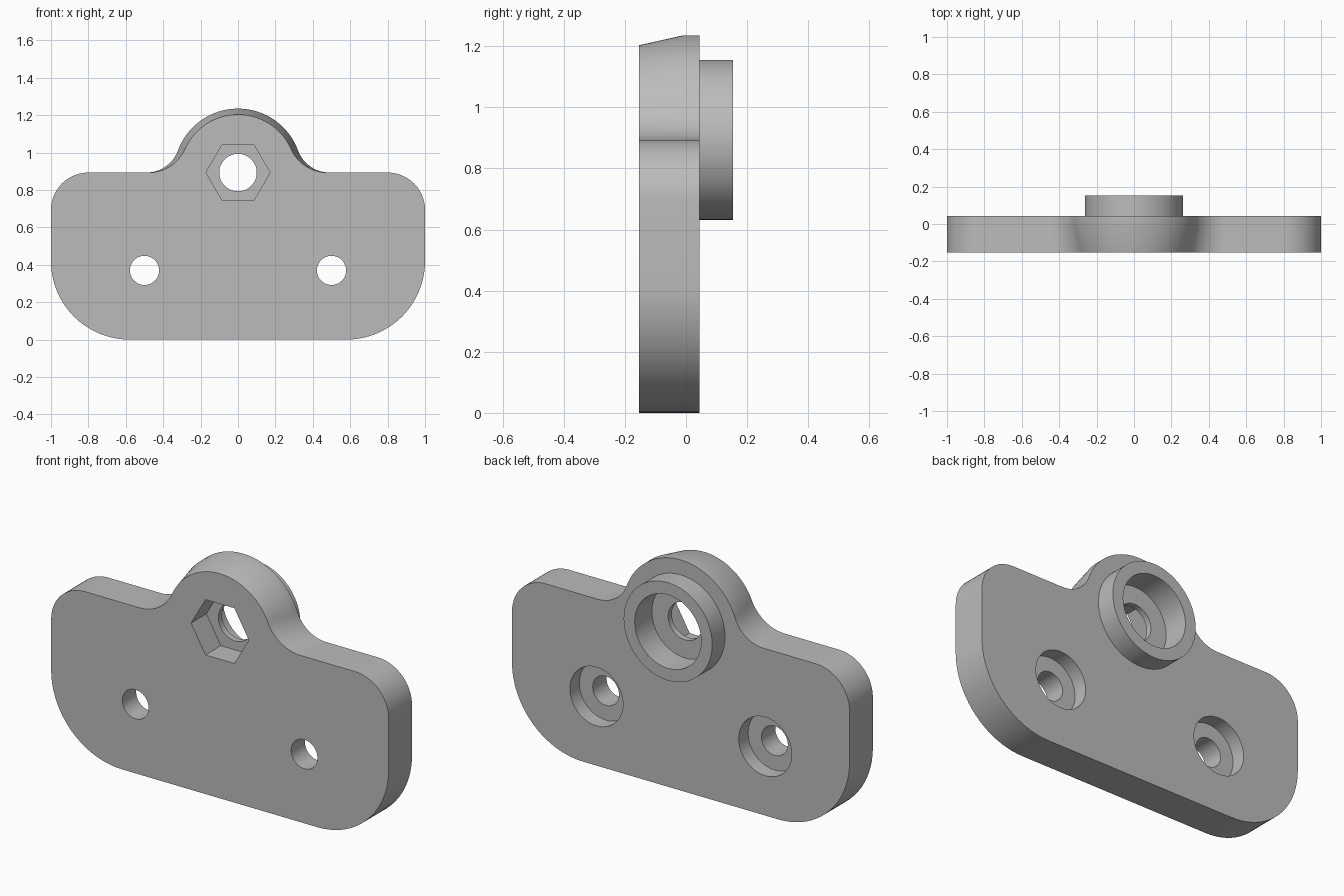
import bpy, bmesh
from math import pi, sin, cos, atan2, sqrt, radians
from mathutils import Matrix

cube = bpy.data.objects.get("Cube")
if cube:
    bpy.data.objects.remove(cube, do_unlink=True)

FRONT, BACK, BOSS_BACK = -0.153, 0.044, 0.153
TOP = 0.893            # shoulder height, also the main hole axis

grey = bpy.data.materials.new("plain grey")
grey.use_nodes = True
grey.diffuse_color = (0.5, 0.5, 0.5, 1)
grey.node_tree.nodes["Principled BSDF"].inputs["Base Color"].default_value = (0.5, 0.5, 0.5, 1)


def arc(cx, cz, r, a0, a1, n):
    return [(cx + r * cos(a0 + (a1 - a0) * i / n),
             cz + r * sin(a0 + (a1 - a0) * i / n)) for i in range(n + 1)]


def outline(dome, fillet):
    """Right half of the plate from bottom to crown, then mirrored."""
    xc = sqrt((dome + fillet) ** 2 - fillet ** 2)
    phi = atan2(fillet, xc)
    half = arc(0.58, 0.42, 0.42, -pi / 2, 0, 20)
    half += arc(0.8, TOP - 0.2, 0.2, 0, pi / 2, 14)
    half += arc(xc, TOP + fillet, fillet, 1.5 * pi, pi + phi, 12)
    half += arc(0, TOP, dome, phi, pi / 2, 24)[1:]
    return half + [(-x, z) for x, z in reversed(half[:-1])]


def make_object(name, bm):
    bmesh.ops.recalc_face_normals(bm, faces=bm.faces)
    mesh = bpy.data.meshes.new(name)
    bm.to_mesh(mesh)
    bm.free()
    mesh.materials.append(grey)
    obj = bpy.data.objects.new(name, mesh)
    bpy.context.collection.objects.link(obj)
    return obj


def cylinder(name, x, z, r, y0, y1, sides=64):
    bm = bmesh.new()
    place = Matrix.Translation((x, (y0 + y1) / 2, z)) @ Matrix.Rotation(pi / 2, 4, 'X')
    bmesh.ops.create_cone(bm, cap_ends=True, segments=sides, radius1=r,
                          radius2=r, depth=y1 - y0, matrix=place)
    return make_object(name, bm)


def combine(target, tool, operation):
    tool.hide_render = True
    mod = target.modifiers.new(tool.name, 'BOOLEAN')
    mod.operation, mod.solver, mod.object = operation, 'EXACT', tool
    bpy.context.view_layer.objects.active = target
    bpy.ops.object.modifier_apply(modifier=mod.name)
    bpy.data.objects.remove(tool, do_unlink=True)


# Plate with a domed top that tapers towards the front
bm = bmesh.new()
rings = []
for y, dome, fillet in ((FRONT, 0.31, 0.212), (-0.01, 0.342, 0.18), (BACK, 0.342, 0.18)):
    rings.append([bm.verts.new((x, y, z)) for x, z in outline(dome, fillet)])
for a, b in zip(rings, rings[1:]):
    for i in range(len(a)):
        j = (i + 1) % len(a)
        bm.faces.new((a[i], a[j], b[j], b[i]))
bm.faces.new(rings[0])
bm.faces.new(rings[-1])
plate = make_object("mounting_plate", bm)

# Round collar on the back
combine(plate, cylinder("collar", 0, TOP, 0.262, 0, BOSS_BACK, 96), 'UNION')

# Main hole: hexagonal pocket, through hole and rear bore
hexagon = cylinder("hex_pocket", 0, TOP, 0.171, FRONT - 0.1, FRONT + 0.13, 6)
turn = Matrix.Translation((0, 0, TOP)) @ Matrix.Rotation(radians(30), 4, 'Y') @ Matrix.Translation((0, 0, -TOP))
if max(v.co.x for v in hexagon.data.vertices) < 0.16:
    hexagon.data.transform(turn)
combine(plate, hexagon, 'DIFFERENCE')
combine(plate, cylinder("main_hole", 0, TOP, 0.1, -0.4, 0.4), 'DIFFERENCE')
combine(plate, cylinder("rear_bore", 0, TOP, 0.197, BOSS_BACK - 0.145, 0.4), 'DIFFERENCE')

# Two screw holes with rear counterbores
for side in (-1, 1):
    combine(plate, cylinder("screw_hole", side * 0.5, 0.37, 0.078, -0.4, 0.4), 'DIFFERENCE')
    combine(plate, cylinder("counterbore", side * 0.5, 0.37, 0.157, BACK - 0.08, 0.4), 'DIFFERENCE')

# Smooth curves, sharp edges
bpy.ops.object.select_all(action='DESELECT')
plate.select_set(True)
bpy.context.view_layer.objects.active = plate
bpy.ops.object.shade_smooth_by_angle(angle=radians(30))
